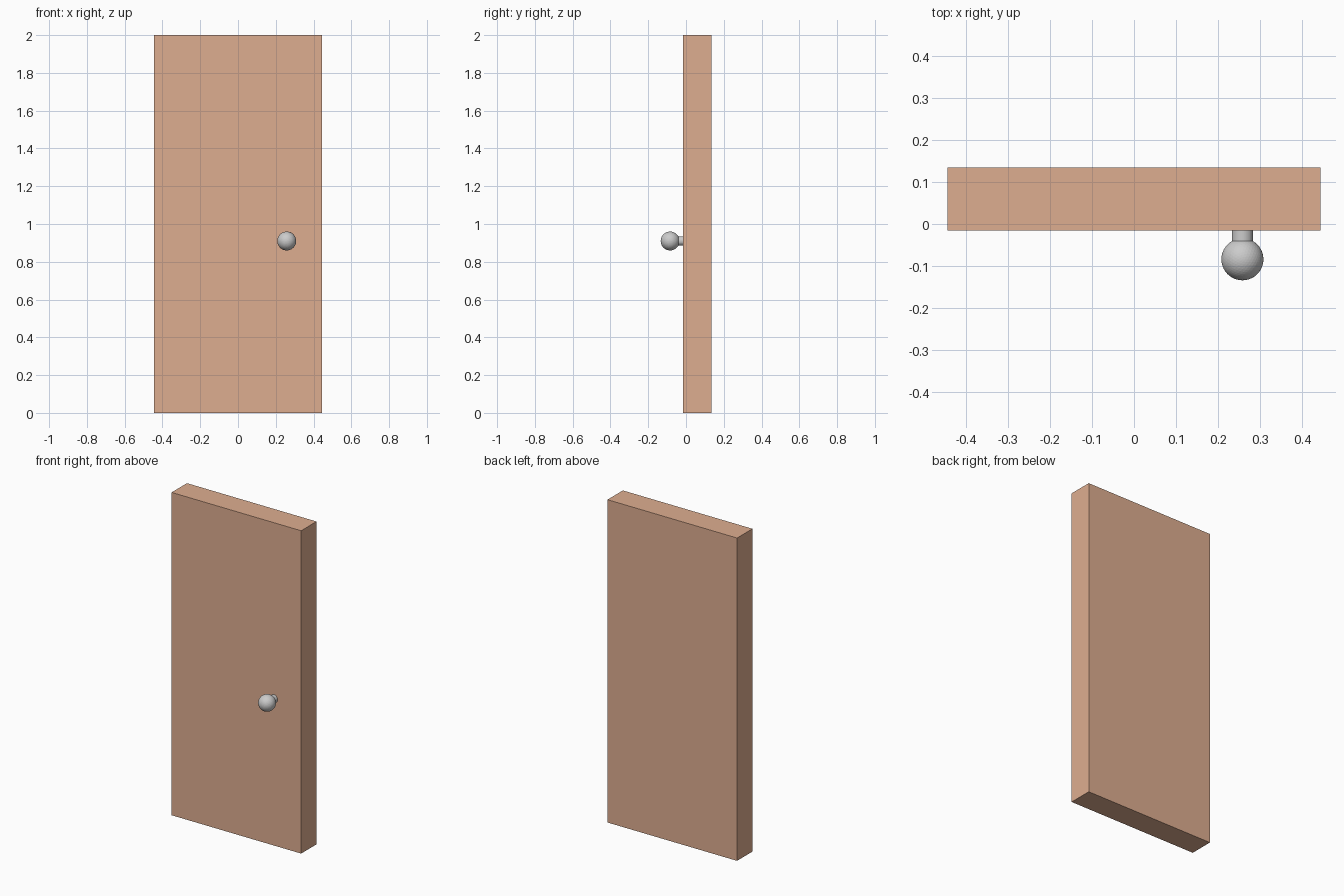
import bpy
from math import pi

if "Cube" in bpy.data.objects:
    bpy.data.objects.remove(bpy.data.objects["Cube"])

KNOB_X, KNOB_Z = 0.258, 0.91
FRONT_Y, BACK_Y = -0.016, 0.134

# Door slab
bpy.ops.mesh.primitive_cube_add(size=1, location=(0, (FRONT_Y + BACK_Y) / 2, 1))
door = bpy.context.object
door.name = "door_panel"
door.scale = (0.888, BACK_Y - FRONT_Y, 2)
bpy.ops.object.transform_apply(location=False, rotation=False, scale=True)
wood = bpy.data.materials.new("wood")
wood.diffuse_color = (0.73, 0.42, 0.28, 1)
wood.use_nodes = True
wood.node_tree.nodes["Principled BSDF"].inputs["Base Color"].default_value = wood.diffuse_color
door.data.materials.append(wood)

# Knob stem, seated on the door face and running into the knob
stem_start, stem_end = -0.06, FRONT_Y
bpy.ops.mesh.primitive_cylinder_add(
    vertices=32, radius=0.025, depth=stem_end - stem_start,
    location=(KNOB_X, (stem_start + stem_end) / 2, KNOB_Z), rotation=(pi / 2, 0, 0))
bpy.context.object.name = "knob_stem"

# Faceted round knob
bpy.ops.mesh.primitive_ico_sphere_add(
    subdivisions=4, radius=0.05, location=(KNOB_X, -0.084, KNOB_Z))
bpy.context.object.name = "door_knob"
